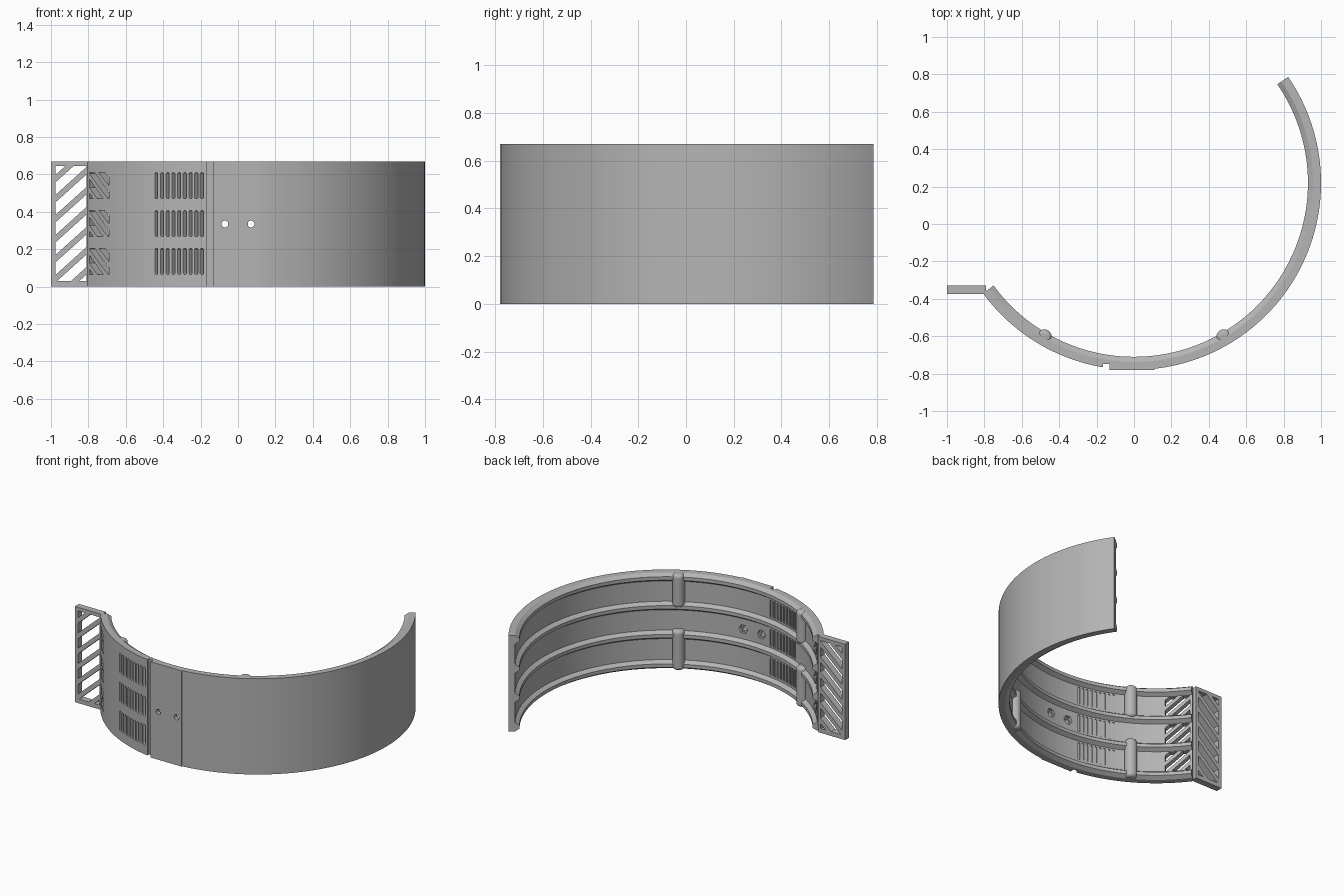
import bpy, bmesh
from math import sin, cos, pi, radians, sqrt
from mathutils import Matrix, Vector

cube = bpy.data.objects.get("Cube")
if cube:
    bpy.data.objects.remove(cube)

H = 0.67                      # band height
CY = 0.22                     # centre of the arc in y
R_OUT, R_WALL, R_RIB = 1.0, 0.957, 0.93
ROWS = (0.135, 0.337, 0.54)   # heights of the three recessed channels

grey = bpy.data.materials.new("plain grey")
grey.use_nodes = True
tone = (0.46, 0.46, 0.46, 1)
grey.diffuse_color = tone
grey.node_tree.nodes["Principled BSDF"].inputs["Base Color"].default_value = tone


def make(name, bm):
    bmesh.ops.recalc_face_normals(bm, faces=bm.faces)
    mesh = bpy.data.meshes.new(name)
    bm.to_mesh(mesh)
    bm.free()
    mesh.materials.append(grey)
    obj = bpy.data.objects.new(name, mesh)
    bpy.context.collection.objects.link(obj)
    return obj


def box(bm, x0, x1, y0, y1, z0, z1):
    size = Matrix.Diagonal((x1 - x0, y1 - y0, z1 - z0, 1))
    mid = Matrix.Translation(((x0 + x1) / 2, (y0 + y1) / 2, (z0 + z1) / 2))
    bmesh.ops.create_cube(bm, size=1, matrix=mid @ size)


def frame(origin, degrees):
    """Local axes: u along the wall, v outward, w up."""
    a = radians(degrees)
    m = Matrix(((-sin(a), cos(a), 0), (cos(a), sin(a), 0), (0, 0, 1))).transposed()
    return Matrix.Translation(origin) @ m.to_4x4()


def prism(bm, outline, v0, v1, m, clip=None):
    """Extrude an outline in (u, w) from v0 to v1, trimmed to a height range."""
    part = bmesh.new()
    part.faces.new([part.verts.new((u, v0, w)) for u, w in outline])
    if clip:
        for w, side in ((clip[0], -1), (clip[1], 1)):
            bmesh.ops.bisect_plane(part, geom=part.verts[:] + part.edges[:] + part.faces[:],
                                   plane_co=(0, 0, w), plane_no=(0, 0, side), clear_outer=True)
    if part.faces:
        out = bmesh.ops.extrude_face_region(part, geom=part.faces[:])["geom"]
        moved = [g for g in out if isinstance(g, bmesh.types.BMVert)]
        bmesh.ops.translate(part, verts=moved, vec=(0, v1 - v0, 0))
        bmesh.ops.transform(part, verts=part.verts[:], matrix=m)
        temp = bpy.data.meshes.new("temp")
        part.to_mesh(temp)
        bm.from_mesh(temp)
        bpy.data.meshes.remove(temp)
    part.free()


def boolean(obj, bm, operation):
    tool = make("helper", bm)
    tool.hide_render = True
    mod = obj.modifiers.new("cut", "BOOLEAN")
    mod.object, mod.operation, mod.solver = tool, operation, "EXACT"
    bpy.context.view_layer.objects.active = obj
    bpy.ops.object.modifier_apply(modifier=mod.name)
    bpy.data.objects.remove(tool)


def circle(u, w, r, n):
    return [(u + r * cos(2 * pi * i / n), w + r * sin(2 * pi * i / n)) for i in range(n)]


def stadium(r, half, n=8):
    arc = [(r * cos(pi * i / n), half - r + r * sin(pi * i / n)) for i in range(n + 1)]
    return arc + [(-u, -w) for u, w in arc]


def slanted(bm, u0, u1, w0, w1, slope, pitch, gap, v0, v1, m):
    """Diagonal openings that leave slanted bars in a window."""
    rise = slope * (u1 - u0)
    w = w0 - abs(rise) - pitch * 0.3
    while w < w1 + abs(rise):
        if max(w, w + rise) + gap > w0 + 0.01 and min(w, w + rise) < w1 - 0.01:
            prism(bm, [(u0, w), (u1, w + rise), (u1, w + rise + gap), (u0, w + gap)],
                  v0, v1, m, (w0, w1))
        w += pitch


# Curved band: ribbed section swept along the arc
section = [(R_OUT, 0), (R_OUT, H)]
for z in (H - 0.03, 0.438, 0.236, 0.03):
    section += [(R_WALL, z + 0.03), (R_RIB, z + 0.012), (R_RIB, z - 0.012), (R_WALL, z - 0.03)]
bm = bmesh.new()
STEPS = 90
rings = []
for i in range(STEPS + 1):
    a = radians(216.2 + (394.5 - 216.2) * i / STEPS)
    rings.append([bm.verts.new((r * cos(a), CY + r * sin(a), z)) for r, z in section])
for p, q in zip(rings, rings[1:]):
    for j in range(len(section)):
        k = (j + 1) % len(section)
        bm.faces.new((p[j], p[k], q[k], q[j]))
bm.faces.new(rings[0])
bm.faces.new(rings[-1])
bmesh.ops.remove_doubles(bm, verts=bm.verts, dist=1e-5)
band = make("curved_band", bm)

# Flat front pad
bm = bmesh.new()
box(bm, -0.14, 0.11, -0.78, -0.75, 0, H)
boolean(band, bm, "UNION")

# Vertical groove beside the pad
bm = bmesh.new()
box(bm, -0.165, -0.13, -0.9, -0.748, -0.1, H + 0.1)
boolean(band, bm, "DIFFERENCE")

# Screw holes with hexagonal recesses on the inside
front = frame((0, CY, 0), 270)
for n, r, v1 in ((24, 0.018, 1.1), (6, 0.032, 0.972)):
    bm = bmesh.new()
    for x in (-0.07, 0.07):
        prism(bm, circle(x, H / 2, r, n), 0.8, v1, front)
    boolean(band, bm, "DIFFERENCE")

# Louvre slots outside, shallow matching slots inside, and barred side windows
bm = bmesh.new()
for z in ROWS:
    for i in range(9):
        x = -0.437 + 0.0305 * i
        start = (x, CY - sqrt(R_OUT ** 2 - x * x), z)
        prism(bm, stadium(0.008, 0.07), -0.032, 0.05, frame(start, 226))
        inner = frame((0, CY, z), 246.5 + 1.8 * i)
        prism(bm, stadium(0.008, 0.062), 0.9, R_WALL + 0.007, inner)
    slanted(bm, -0.079, 0.079, -0.07, 0.07, -0.9, 0.075, 0.045, 0.85, 1.1,
            frame((0, CY, z), 221.9))
boolean(band, bm, "DIFFERENCE")

# Side flange with diagonal bars
bm = bmesh.new()
box(bm, -1, -0.79, -0.375, -0.33, 0, H)
flange = make("side_flange", bm)
bm = bmesh.new()
slanted(bm, -0.975, -0.81, 0.03, 0.645, 0.9, 0.107, 0.067, 0.5, 0.7, front)
boolean(flange, bm, "DIFFERENCE")

# Rounded locating pins on the inner face
for side, x in (("right", -0.48), ("left", 0.48)):
    y = CY - sqrt(0.953 ** 2 - x * x)
    for level, z0, z1 in (("lower", 0, 0.28), ("upper", 0.44, H)):
        bm = bmesh.new()
        bmesh.ops.create_cone(bm, cap_ends=True, segments=32, radius1=0.04, radius2=0.04,
                              depth=z1 - z0, matrix=Matrix.Translation((x, y, (z0 + z1) / 2)))
        rims = [e for e in bm.edges if abs(e.verts[0].co.z - e.verts[1].co.z) < 1e-5]
        bmesh.ops.bevel(bm, geom=rims, offset=0.022, segments=4, affect="EDGES", profile=0.5)
        make(f"{level}_{side}_pin", bm)
